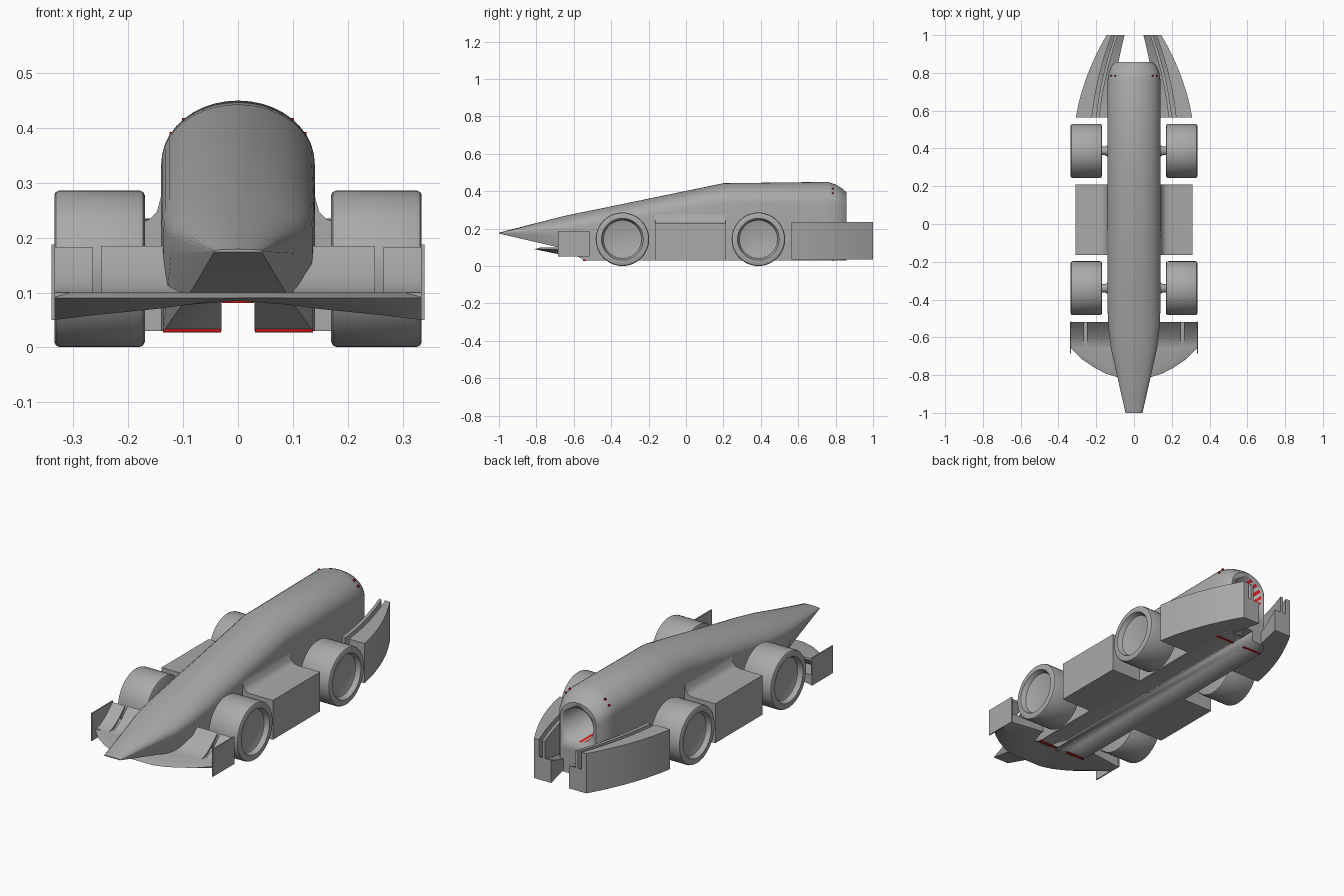
import bpy, bmesh, math
from mathutils import Vector

if "Cube" in bpy.data.objects:
    bpy.data.objects.remove(bpy.data.objects["Cube"], do_unlink=True)


def material(name, rgb):
    m = bpy.data.materials.new(name)
    m.use_nodes = True
    m.diffuse_color = (*rgb, 1)
    m.node_tree.nodes["Principled BSDF"].inputs["Base Color"].default_value = (*rgb, 1)
    return m


GREY = material("body grey", (0.4, 0.4, 0.4))
RED = material("accent red", (0.6, 0.01, 0.01))


def loft(name, rings, mat=GREY, angle=30):
    """Skin equal-length closed rings and cap both ends."""
    bm = bmesh.new()
    vs = [[bm.verts.new(p) for p in ring] for ring in rings]
    n = len(vs[0])
    for a, b in zip(vs, vs[1:]):
        for i in range(n):
            j = (i + 1) % n
            bm.faces.new((a[i], a[j], b[j], b[i]))
    bm.faces.new(vs[0])
    bm.faces.new(vs[-1])
    bmesh.ops.recalc_face_normals(bm, faces=bm.faces)
    me = bpy.data.meshes.new(name)
    bm.to_mesh(me)
    bm.free()
    me.materials.append(mat)
    ob = bpy.data.objects.new(name, me)
    bpy.context.collection.objects.link(ob)
    bpy.ops.object.select_all(action="DESELECT")
    ob.select_set(True)
    bpy.context.view_layer.objects.active = ob
    bpy.ops.object.shade_smooth_by_angle(angle=math.radians(angle))
    return ob


def box(name, x0, x1, y0, y1, z0, z1, mat=GREY):
    ring = lambda z: [(x0, y0, z), (x1, y0, z), (x1, y1, z), (x0, y1, z)]
    return loft(name, [ring(z0), ring(z1)], mat)


def lathe(name, profile, axis, centre, mat=GREY, n=48):
    """Turn (distance, radius) pairs about the x or y axis."""
    rings = []
    for d, r in profile:
        ring = []
        for i in range(n):
            c, s = (f(math.tau * i / n) * r for f in (math.cos, math.sin))
            p = (d, c, s) if axis == "x" else (c, d, s)
            ring.append(Vector(p) + Vector(centre))
        rings.append(ring)
    return loft(name, rings, mat)


# Body shell: half width, bottom half width, bottom, low side, shoulder, top
def body_ring(y, w, wb, zb, zl, zs, zt, steps=20):
    ring = [(-wb, y, zb), (wb, y, zb), (w, y, zl)]
    for i in range(steps + 1):
        a = math.pi * i / steps
        ring.append((w * math.cos(a), y, zs + (zt - zs) * math.sin(a)))
    return ring + [(-w, y, zl)]


stations = [
    (-1, .045, .043, .174, .175, .176, .179),
    (-.66, .122, .09, .095, .17, .2, .266),
    (-.54, .136, .136, .03, .15, .215, .291),
    (-.45, .14, .14, .03, .15, .225, .309),
    (.2, .14, .14, .03, .15, .335, .443),
    (.76, .14, .14, .03, .15, .335, .45),
    (.8, .134, .134, .03, .15, .33, .436),
    (.835, .12, .12, .03, .15, .32, .415),
    (.857, .1, .1, .03, .15, .305, .395),
]
body = loft("body", [body_ring(*s) for s in stations], angle=24)

# Underside slot and rear chamber cut from the body
HOLE_Z, HOLE_R = .285, .085
cutters = [box("slot_cutter", -.03, .03, -.9, .95, -.05, .085),
           lathe("chamber_cutter", [(.4, HOLE_R), (.95, HOLE_R)], "y", (0, 0, HOLE_Z), n=32)]
for c in cutters:
    bpy.context.view_layer.objects.active = body
    mod = body.modifiers.new("cut", "BOOLEAN")
    mod.object, mod.solver = c, "EXACT"
    bpy.ops.object.modifier_apply(modifier=mod.name)
    bpy.data.objects.remove(c, do_unlink=True)

# Red stripes along one wall of the chamber
body.data.materials.append(RED)
for f in body.data.polygons:
    dx, dz = f.center.x, f.center.z - HOLE_Z
    if math.hypot(dx, dz) < HOLE_R + .002 and abs(f.normal.y) < .1 and f.center.y > .3:
        slot = int((math.atan2(dz, dx) % math.tau) / math.tau * 32)
        if dx < 0 and slot % 2:
            f.material_index = 1

# Red trim in the slot roof
loft("slot_red_strip", [[(x, y, z) for x, y in ((-.029, -.54), (.029, -.54), (.006, .12), (-.006, .12))]
                        for z in (.081, .086)], RED)

# Front wing main plane, lofted across the span
wing = [(0, -.81, .085, .1), (.09, -.81, .078, .1), (.15, -.792, .07, .1),
        (.21, -.76, .064, .1), (.27, -.72, .058, .1), (.335, -.655, .05, .1)]
wing = [(-x, *r) for x, *r in wing[:0:-1]] + wing
loft("front_wing", [[(x, y, .09), (x, y + .035, zt), (x, -.52, zt),
                     (x, -.52, zb), (x, y + .08, zb)] for x, y, zb, zt in wing])


def flap(name, s, x0, x1, top):
    """Thin sheet that curves upward to the rear."""
    rise = [(-.65 + .13 * t, .1 + (top - .1) * t ** 1.6) for t in (i / 8 for i in range(9))]
    line = rise + [(y, z - .012) for y, z in reversed(rise)]
    loft(name, [[(s * x, y, z) for y, z in line] for x in (x0, x1)])


wheel_profile = [(.17, .134), (.173, .14), (.18, .143), (.325, .143), (.332, .14),
                 (.335, .134), (.335, .112), (.312, .102), (.31, .098)]


def fender_x(y, front, rear):
    """Fender edge bowing from its wide front to its narrow tail."""
    t = (y - .57) / .43
    return front + (rear - front) * (.45 * t + .55 * t * t)


def fin(name, s, outer, inner, low, high):
    """Curved upright slab between two fender edges."""
    rings = []
    for i in range(15):
        y = .565 + .435 * i / 14
        xo, xi = s * fender_x(y, *outer), s * fender_x(y, *inner)
        z0, z1 = low(y), high(y)
        rings.append([(xo, y, z0), (xo, y, z1), (xi, y, z1), (xi, y, z0)])
    loft(name, rings)


for side, s in (("left", 1), ("right", -1)):
    # Side pod with a fillet into the body
    pod = [(.12, .03), (.31, .03), (.31, .228), (.18, .228), (.162, .233), (.148, .247), (.139, .28), (.12, .28)]
    loft(side + "_side_pod", [[(s * x, y, z) for x, z in pod] for y in (-.165, .21)])

    # Wheels and axle stubs
    for end, y in (("front", -.34), ("rear", .387)):
        lathe(f"{side}_{end}_wheel", [(s * d, r) for d, r in wheel_profile], "x", (0, y, .1435))
        lathe(f"{side}_{end}_axle", [(s * d, r) for d, r in ((.12, .035), (.14, .03), (.155, .022), (.175, .022))],
              "x", (0, y, .1435), n=24)

    # Front wing flaps and end plate
    flap(side + "_inner_flap", s, .1, .25, .185)
    flap(side + "_outer_flap", s, .265, .335, .183)
    box(side + "_wing_end_plate", s * .334, s * .34, -.685, -.515, .05, .188)

    # Rear fender: outer slab, inner fin and rising floor
    bottom, top = (lambda y: .035), (lambda y: .235)
    fin(side + "_fender", s, (.307, .145), (.222, .118), bottom, top)
    fin(side + "_fender_fin", s, (.2, .1), (.182, .085), bottom, top)
    fin(side + "_fender_floor", s, (.225, .12), (.12, .05), bottom,
        lambda y: .05 + .1 * ((y - .565) / .435) ** 2)

    # Red trim under the floor and dots at the tail
    x0, x1 = s * .031, s * .137
    box(side + "_front_trim", x0, x1, -.55, -.535, .028, .034, RED)
    box(side + "_rear_trim", x0, x1, .78, .79, .027, .031, RED)
    for z in (.385, .41):
        x = .14 * math.sqrt(1 - ((z - .335) / .11) ** 2)
        box(side + "_tail_dot", s * (x - .008), s * x, .78, .788, z, z + .008, RED)
